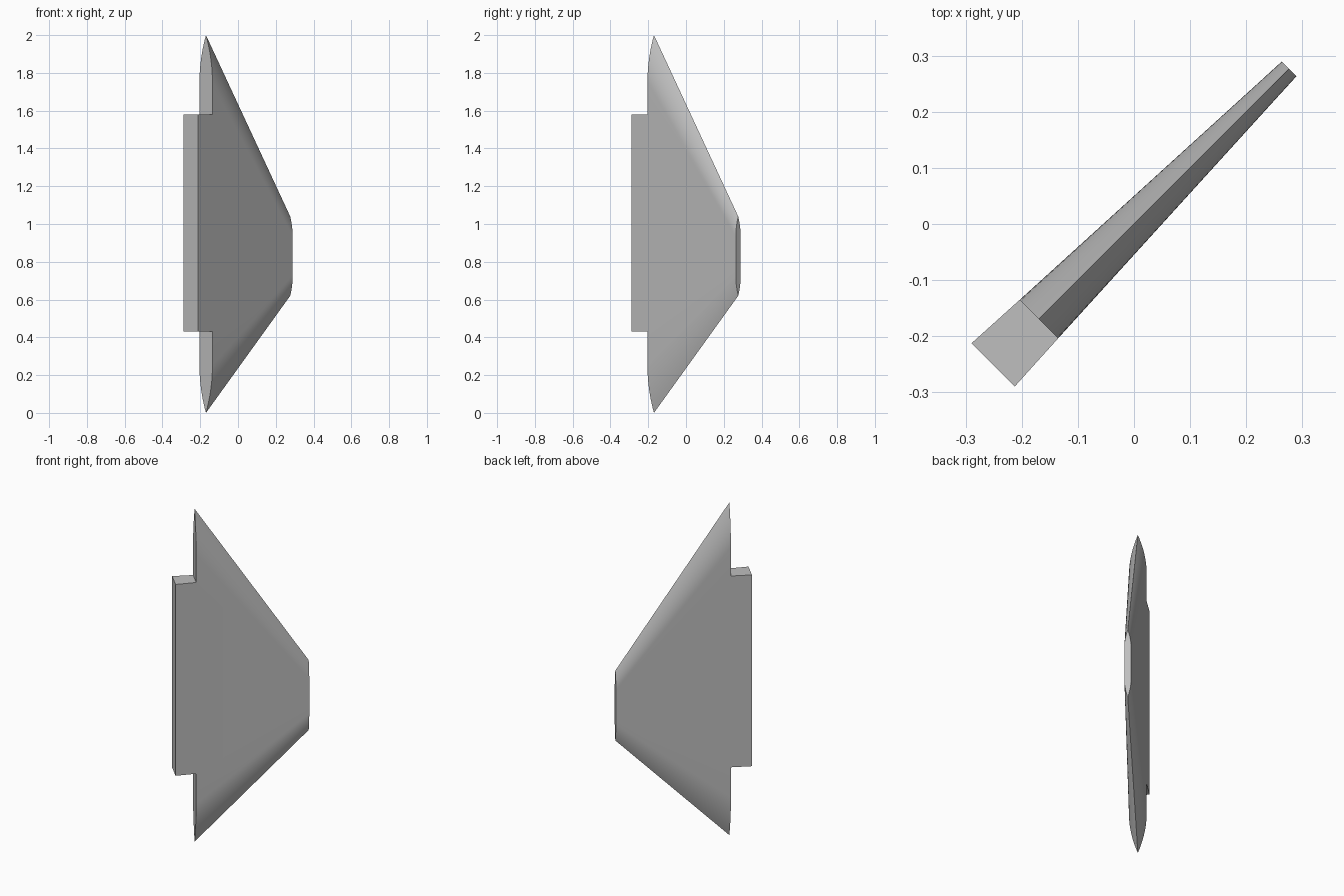
import bpy, bmesh, math
from mathutils import Vector

cube = bpy.data.objects.get("Cube")
if cube:
    bpy.data.objects.remove(cube, do_unlink=True)

# Single grey finish
grey = bpy.data.materials.new("light_grey")
colour = (0.52, 0.52, 0.52, 1)
grey.diffuse_color = colour
grey.use_nodes = True
grey.node_tree.nodes["Principled BSDF"].inputs["Base Color"].default_value = colour

SPAN = Vector((1, 1, 0)).normalized()    # root to tip
SIDE = Vector((1, -1, 0)).normalized()   # across the thickness
STEPS = 10                               # segments in each rounded edge


def place(s, n, z):
    return SPAN * s + SIDE * n + Vector((0, 0, z))


def half_profile(low, high, half, edge, tab):
    """Heights and half thicknesses from the lower edge to the upper edge."""
    curve = [(edge * i / STEPS, half * (1 - (1 - i / STEPS) ** 2))
             for i in range(STEPS + 1)]
    lower = [(low + z, w) for z, w in curve]
    upper = [(high - z, w) for z, w in reversed(curve)]
    return lower + [(z, half) for z in tab] + upper


def ring(bm, s, profile):
    right = [bm.verts.new(place(s, w, z)) for z, w in profile]
    left = [bm.verts.new(place(s, -w, z)) for z, w in profile[1:-1]]
    return right, [right[0]] + left + [right[-1]]


bm = bmesh.new()
root_r, root_l = ring(bm, -0.24, half_profile(0, 2, 0.0485, 0.25, (0.43, 1.58)))
tip_r, tip_l = ring(bm, 0.391, half_profile(0.62, 1.04, 0.0185, 0.11, (0.76, 0.90)))

# Blade sides
for root, tip in ((root_r, tip_r), (root_l, tip_l)):
    for i in range(len(root) - 1):
        bm.faces.new((root[i], root[i + 1], tip[i + 1], tip[i]))

# Tip cap and the root cap on either side of the mounting tab
bm.faces.new(tip_r + tip_l[-2:0:-1])
a, b = STEPS + 1, STEPS + 2
bm.faces.new(root_r[:a + 1] + root_l[a:0:-1])
bm.faces.new(root_r[b:] + root_l[-2:b - 1:-1])

# Mounting tab, continuing the taper of the blade
inner = [root_r[a], root_r[b], root_l[b], root_l[a]]
outer = [bm.verts.new(place(-0.355, n, z))
         for n, z in ((0.0545, 0.43), (0.0545, 1.58), (-0.0545, 1.58), (-0.0545, 0.43))]
for i in range(4):
    j = (i + 1) % 4
    bm.faces.new((inner[i], inner[j], outer[j], outer[i]))
bm.faces.new(outer)

bmesh.ops.recalc_face_normals(bm, faces=bm.faces)
mesh = bpy.data.meshes.new("fin")
bm.to_mesh(mesh)
bm.free()
mesh.materials.append(grey)
fin = bpy.data.objects.new("fin", mesh)
bpy.context.collection.objects.link(fin)

# Smooth rounded edges, crisp corners
bpy.ops.object.select_all(action="DESELECT")
fin.select_set(True)
bpy.context.view_layer.objects.active = fin
bpy.ops.object.shade_smooth_by_angle(angle=math.radians(25))
